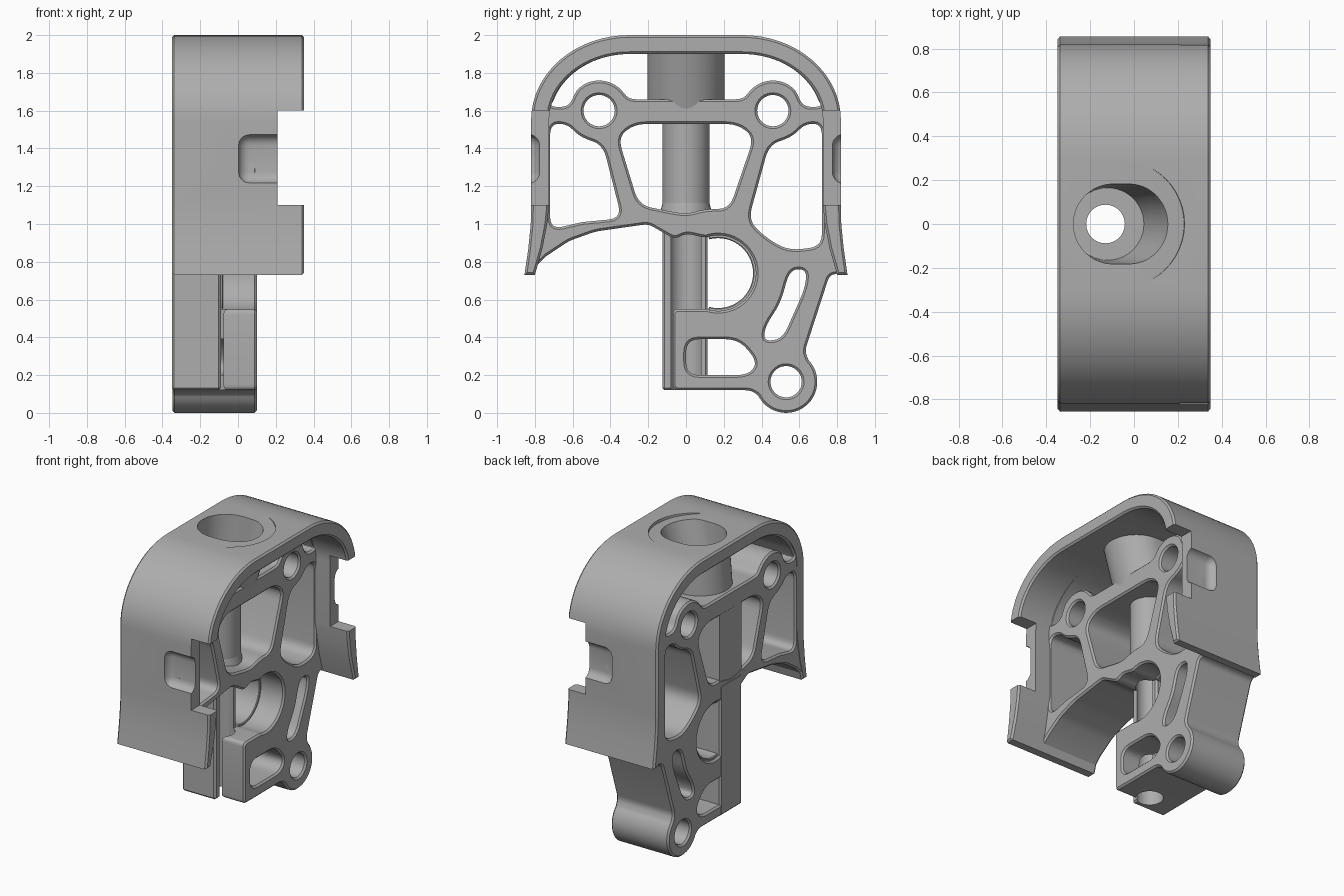
import bpy, bmesh, math
from mathutils import Matrix, Vector

old = bpy.data.objects.get("Cube")
if old:
    bpy.data.objects.remove(old, do_unlink=True)

grey = bpy.data.materials.new("light_grey")
grey.use_nodes = True
COLOR = (0.42, 0.42, 0.42, 1)
grey.diffuse_color = COLOR
grey.node_tree.nodes["Principled BSDF"].inputs["Base Color"].default_value = COLOR
# profile axes (y, z) with the extrusion along x
SIDE = Matrix(((0, 0, 1, 0), (1, 0, 0, 0), (0, 1, 0, 0), (0, 0, 0, 1)))


def add(name, mesh):
    ob = bpy.data.objects.new(name, mesh)
    bpy.context.collection.objects.link(ob)
    mesh.materials.clear()
    mesh.materials.append(grey)
    return ob


def from_bm(name, bm):
    mesh = bpy.data.meshes.new(name)
    bmesh.ops.recalc_face_normals(bm, faces=bm.faces)
    bm.to_mesh(mesh)
    bm.free()
    return add(name, mesh)


def evaluated_mesh(ob):
    deps = bpy.context.evaluated_depsgraph_get()
    return bpy.data.meshes.new_from_object(ob.evaluated_get(deps))


def arc(cy, cz, ry, rz, a0, a1, n=16):
    angles = [math.radians(a0 + (a1 - a0) * i / n) for i in range(n + 1)]
    return [(cy + ry * math.cos(a), cz + rz * math.sin(a)) for a in angles]


def mirror(pts):
    return [(-y, z) for y, z in reversed(pts)]


def rounded(pts, r, n=5):
    """Replace each sharp corner by a small curve."""
    out = []
    for i, p in enumerate(pts):
        p = Vector(p)
        a, b = Vector(pts[i - 1]) - p, Vector(pts[(i + 1) % len(pts)]) - p
        if math.pi - a.angle(b) < 0.2:
            out.append(p)
            continue
        pa = p + a.normalized() * min(r, a.length * 0.45)
        pb = p + b.normalized() * min(r, b.length * 0.45)
        for k in range(n + 1):
            t = k / n
            out.append(pa * (1 - t) ** 2 + p * 2 * t * (1 - t) + pb * t * t)
    return out


def extrude(name, loops, x0, x1, bevel=0.012):
    """Filled profile (first loop outside, others holes), chamfered."""
    cu = bpy.data.curves.new(name, 'CURVE')
    cu.dimensions, cu.fill_mode = '2D', 'BOTH'
    cu.extrude = (x1 - x0) / 2 - bevel
    cu.bevel_depth, cu.bevel_resolution, cu.offset = bevel, 0, -bevel
    for i, pts in enumerate(loops):
        area = sum(p[0] * q[1] - q[0] * p[1] for p, q in zip(pts, pts[1:] + pts[:1]))
        if (area > 0) != (i == 0):
            pts = pts[::-1]
        sp = cu.splines.new('POLY')
        sp.points.add(len(pts) - 1)
        for sp_pt, p in zip(sp.points, pts):
            sp_pt.co = (p[0], p[1], 0, 1)
        sp.use_cyclic_u = True
    tmp = bpy.data.objects.new(name + "_curve", cu)
    bpy.context.collection.objects.link(tmp)
    mesh = evaluated_mesh(tmp)
    bpy.data.objects.remove(tmp, do_unlink=True)
    bm = bmesh.new()
    bm.from_mesh(mesh)
    bmesh.ops.remove_doubles(bm, verts=bm.verts, dist=0.0002)
    bm.transform(Matrix.Translation(((x0 + x1) / 2, 0, 0)) @ SIDE)
    return from_bm(name, bm)


def box(name, x0, x1, y0, y1, z0, z1, bevel=0.0, segments=1):
    bm = bmesh.new()
    bmesh.ops.create_cube(bm, size=1)
    for v in bm.verts:
        v.co = ((x0, x1)[v.co.x > 0], (y0, y1)[v.co.y > 0], (z0, z1)[v.co.z > 0])
    if bevel:
        bmesh.ops.bevel(bm, geom=bm.edges[:], offset=bevel, segments=segments,
                        profile=0.5, affect='EDGES')
    return from_bm(name, bm)


def hull(name, discs, n=48):
    """Convex skin around horizontal discs given as (x, radius, z)."""
    bm = bmesh.new()
    for x, r, z in discs:
        for i in range(n):
            a = math.tau * i / n
            bm.verts.new((x + r * math.cos(a), r * math.sin(a), z))
    res = bmesh.ops.convex_hull(bm, input=bm.verts[:])
    bmesh.ops.delete(bm, geom=[v for v in bm.verts if not v.link_faces], context='VERTS')
    return from_bm(name, bm)


def cut(ob, cutters):
    for c in cutters:
        c.hide_render = True
        mod = ob.modifiers.new("cut", 'BOOLEAN')
        mod.operation, mod.object, mod.solver = 'DIFFERENCE', c, 'EXACT'
    mesh = evaluated_mesh(ob)
    ob.modifiers.clear()
    ob.data = mesh


# arched outer shell
outer = [(0.855, 0.73), (0.835, 0.87), (0.822, 1.0), (0.82, 1.1)] + arc(0.3, 1.55, 0.52, 0.45, 0, 90)
inner = [(0.80, 0.73), (0.76, 0.87), (0.735, 1.0), (0.725, 1.1)] + arc(0.3, 1.55, 0.425, 0.35, 0, 90)
shell = extrude("outer_shell", [outer + mirror(outer) + (inner + mirror(inner))[::-1]], -0.35, 0.35)

# truss plate with its windows
outline = ([(-0.81, 0.76), (-0.74, 0.83), (-0.62, 0.91), (-0.48, 0.96), (-0.2, 1.0), (-0.06, 0.92), (0.0, 0.95)]
           + arc(0.17, 0.74, 0.2, 0.2, 110, -108, 30)
           + [(-0.07, 0.55), (-0.07, 0.12), (0.34, 0.12)]
           + arc(0.53, 0.165, 0.165, 0.165, 205, 405, 24)
           + [(0.63, 0.33), (0.76, 0.73), (0.82, 0.74), (0.78, 1.1)]
           + arc(0.3, 1.55, 0.47, 0.4, 0, 90) + arc(-0.3, 1.55, 0.47, 0.4, 90, 180)
           + [(-0.78, 1.1)])
top_half = ([(0.2, 1.66), (0.30, 1.66)] + arc(0.46, 1.6, 0.16, 0.16, 140, 40, 10)
            + [(0.62, 1.62), (0.72, 1.62)] + arc(0.3, 1.55, 0.42, 0.35, 18, 90))
upper_window = top_half + mirror(top_half)
side_top = [(0.72, 1.53), (0.63, 1.53), (0.56, 1.46), (0.44, 1.42)]
left_window = side_top + [(0.33, 1.02), (0.42, 0.93), (0.54, 0.86), (0.72, 0.88)]
right_window = mirror(side_top + [(0.34, 1.03), (0.55, 1.01), (0.72, 0.97)])
centre_window = [(-0.27, 1.53), (-0.36, 1.46), (-0.25, 1.1), (0.0, 1.05), (0.1, 1.08),
                 (0.23, 1.08), (0.36, 1.46), (0.27, 1.53)]
slot = [(0.55, 0.76), (0.64, 0.76), (0.63, 0.66), (0.51, 0.39), (0.41, 0.38), (0.42, 0.46), (0.5, 0.58)]
low_window = [(0.0, 0.2), (0.0, 0.39), (0.28, 0.39), (0.38, 0.27), (0.33, 0.2)]
rings = [arc(y, z, 0.083, 0.083, 0, 350, 35) for y, z in ((0.46, 1.6), (-0.46, 1.6), (0.53, 0.165))]
windows = [rounded(w, 0.07) for w in (upper_window, left_window, right_window, centre_window, slot, low_window)]
plate = extrude("truss_plate", [rounded(outline, 0.03)] + windows + rings, -0.348, 0.1)

# shoulder inside the round seat
seat = arc(0.17, 0.74, 0.22, 0.22, 105, -105, 30) + arc(0.17, 0.74, 0.185, 0.185, -105, 105, 30)
shoulder = extrude("seat_shoulder", [seat], -0.33, -0.08, 0.005)

# bolt column, tube and funnel
column = box("bolt_column", -0.35, -0.09, -0.125, 0.115, 0.12, 1.04, 0.012)
web = box("column_web", -0.345, -0.13, -0.124, 0.12, 1.0, 1.62)
tube = hull("bolt_tube", [(-0.13, 0.125, 0.98), (-0.13, 0.125, 1.6)])
flare = hull("tube_flare", [(-0.13, 0.15, 1.0), (-0.13, 0.125, 1.11)])
funnel = hull("bolt_funnel", [(-0.12, 0.205, 1.56), (-0.09, 0.205, 1.93), (-0.01, 0.205, 1.93)])

# cutters
bore = hull("bore_cutter", [(-0.13, 0.088, 0.0), (-0.13, 0.088, 1.9)])
pocket = hull("pocket_cutter", [(-0.12, 0.165, 1.66), (-0.09, 0.185, 2.05), (-0.01, 0.185, 2.05)])
crescent = hull("crescent_cutter", [(0, 0.29, 0), (0, 0.29, 0.2)])
crescent.data.transform(Matrix.Translation((-0.06, 0, 2.01)) @ Matrix.Rotation(0.1, 4, 'Y'))
notches, dimples = [], []
for s in (-1, 1):
    ys = sorted((s * 0.5, s * 1.0))
    notches.append(box("notch_cutter", 0.21, 0.5, *ys, 1.1, 1.6))
    ys = sorted((s * 0.775, s * 0.95))
    dimples.append(box("dimple_cutter", 0.0, 0.4, *ys, 1.215, 1.475, 0.06, 5))

cut(shell, [pocket, crescent] + notches + dimples)
cut(plate, [bore, pocket])
for part in (column, web, tube, flare, funnel):
    cut(part, [bore, pocket])
for c in [bore, pocket, crescent] + notches + dimples:
    bpy.data.objects.remove(c, do_unlink=True)

# smooth curves, crisp edges
for part in (shell, plate, shoulder, column, web, tube, flare, funnel):
    bpy.ops.object.select_all(action='DESELECT')
    part.select_set(True)
    bpy.context.view_layer.objects.active = part
    bpy.ops.object.shade_smooth_by_angle(angle=math.radians(30))
